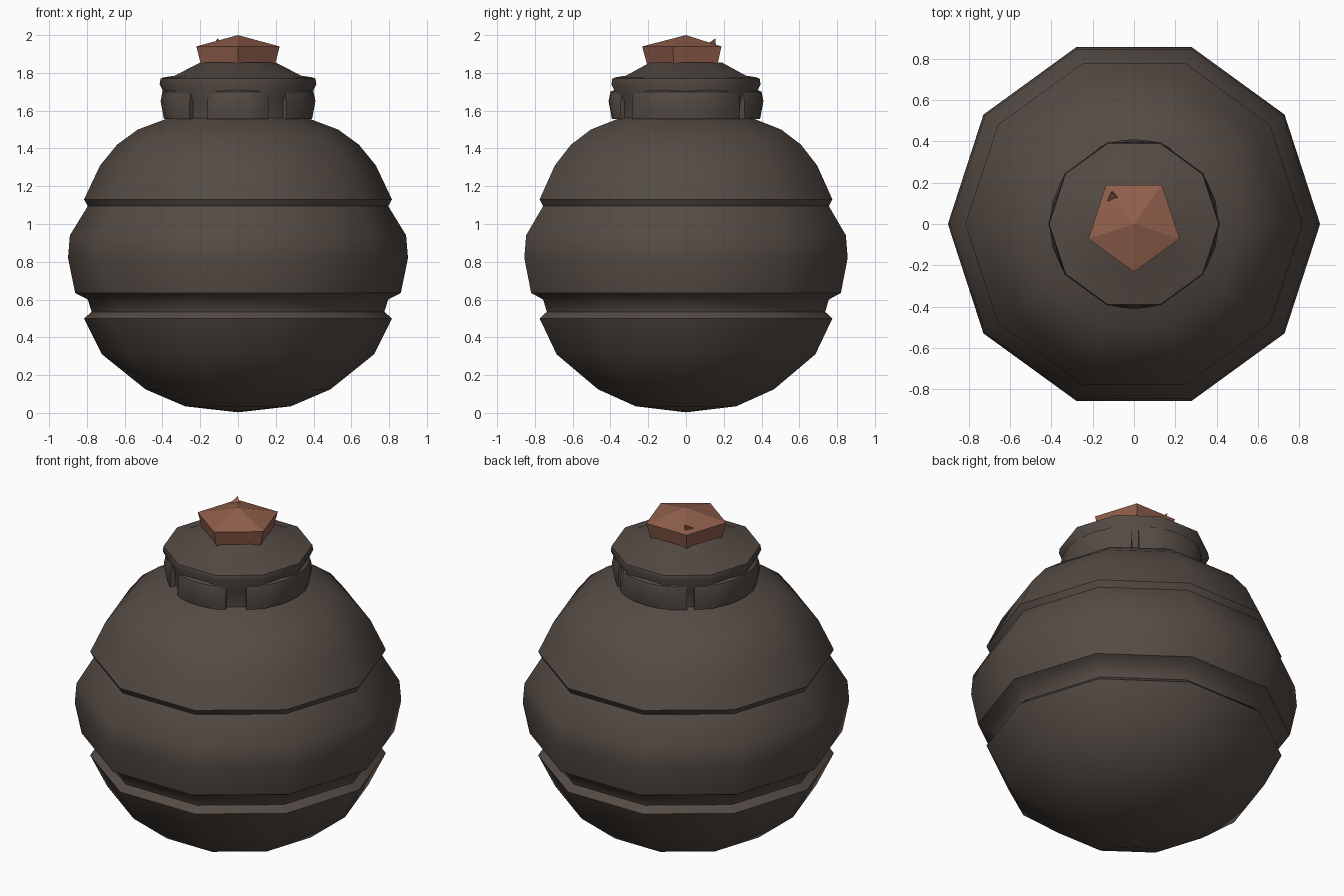
import bpy, bmesh, math
from mathutils import Vector

cube = bpy.data.objects.get("Cube")
if cube:
    bpy.data.objects.remove(cube, do_unlink=True)


def material(name, rgb):
    m = bpy.data.materials.new(name)
    m.use_nodes = True
    m.diffuse_color = (*rgb, 1)
    node = m.node_tree.nodes["Principled BSDF"]
    node.inputs["Base Color"].default_value = (*rgb, 1)
    node.inputs["Roughness"].default_value = 0.9
    return m


clay = material("dark clay", (0.09, 0.07, 0.058))
cork = material("cork brown", (0.28, 0.115, 0.072))


def finish(bm, name, mat, smooth=None):
    bmesh.ops.remove_doubles(bm, verts=bm.verts, dist=0.0005)
    bmesh.ops.recalc_face_normals(bm, faces=bm.faces)
    mesh = bpy.data.meshes.new(name)
    bm.to_mesh(mesh)
    bm.free()
    mesh.materials.append(mat)
    ob = bpy.data.objects.new(name, mesh)
    bpy.context.collection.objects.link(ob)
    if smooth:
        bpy.ops.object.select_all(action="DESELECT")
        bpy.context.view_layer.objects.active = ob
        ob.select_set(True)
        bpy.ops.object.shade_smooth_by_angle(angle=math.radians(smooth))
    return ob


def lathe(name, profile, sides, mat, start=0.0, smooth=None):
    """Spin a (radius, height) profile around z."""
    bm = bmesh.new()
    rings = []
    for r, z in profile:
        angles = [math.radians(start + 360 * i / sides) for i in range(sides)]
        rings.append([bm.verts.new((r * math.cos(a), r * math.sin(a), z)) for a in angles]
                     if r else [bm.verts.new((0, 0, z))] * sides)
    for low, high in zip(rings, rings[1:]):
        for i in range(sides):
            j = (i + 1) % sides
            corners = dict.fromkeys((low[i], low[j], high[j], high[i]))
            bm.faces.new(list(corners))
    return finish(bm, name, mat, smooth)


# Ten-sided pot: lower bowl, swelling belly band, shoulder
lathe("lower_bowl", [(0, 0.003), (0.28, 0.035), (0.49, 0.125), (0.72, 0.31),
                     (0.815, 0.5), (0.775, 0.535)], 10, clay, smooth=42)
lathe("belly_band", [(0.775, 0.535), (0.795, 0.6), (0.862, 0.635), (0.9, 0.82),
                     (0.89, 0.94), (0.795, 1.095)], 10, clay, smooth=48)
lathe("shoulder", [(0.795, 1.095), (0.815, 1.13), (0.73, 1.31), (0.64, 1.42),
                   (0.53, 1.5), (0.37, 1.56)], 10, clay, smooth=42)

# Neck, rim and domed lid
lathe("neck", [(0.37, 1.555), (0.372, 1.65), (0.415, 1.74), (0.41, 1.77),
               (0.385, 1.778), (0.335, 1.785), (0.2, 1.855), (0, 1.86)],
      10, clay, smooth=42)


def neck_panel(name, centre, half_width):
    """Raised plate wrapped round the neck, with chamfered ends."""
    bm = bmesh.new()
    steps = 6
    rows = []
    for i in range(steps + 1):
        a = math.radians(centre + half_width * (2 * i / steps - 1))
        end = i in (0, steps)
        section = [(0.355, 1.556), (0.385 if end else 0.392, 1.556),
                   (0.382 if end else 0.41, 1.65), (0.372 if end else 0.4, 1.7),
                   (0.355, 1.72)]
        rows.append([bm.verts.new((r * math.cos(a), r * math.sin(a), z)) for r, z in section])
    for p, q in zip(rows, rows[1:]):
        for k in range(len(p) - 1):
            bm.faces.new((p[k], q[k], q[k + 1], p[k + 1]))
    bm.faces.new(rows[0])
    bm.faces.new(rows[-1])
    finish(bm, name, clay, 35)


for name, centre, half in (("front_neck_panel", 270, 25), ("left_neck_panel", 0, 48),
                           ("back_neck_panel", 90, 36), ("right_neck_panel", 180, 48)):
    neck_panel(name, centre, half)

# Five-sided stopper with a shallow peak
lathe("stopper", [(0, 1.84), (0.205, 1.84), (0.232, 1.94), (0, 2.0)], 5, cork, start=270)

# Small splinter at the back of the stopper
bm = bmesh.new()
points = [(-0.13, 0.11, 1.95), (-0.07, 0.12, 1.955), (-0.1, 0.16, 1.93), (-0.11, 0.155, 1.982)]
verts = [bm.verts.new(Vector(p)) for p in points]
bmesh.ops.convex_hull(bm, input=verts)
finish(bm, "stopper_splinter", cork)
